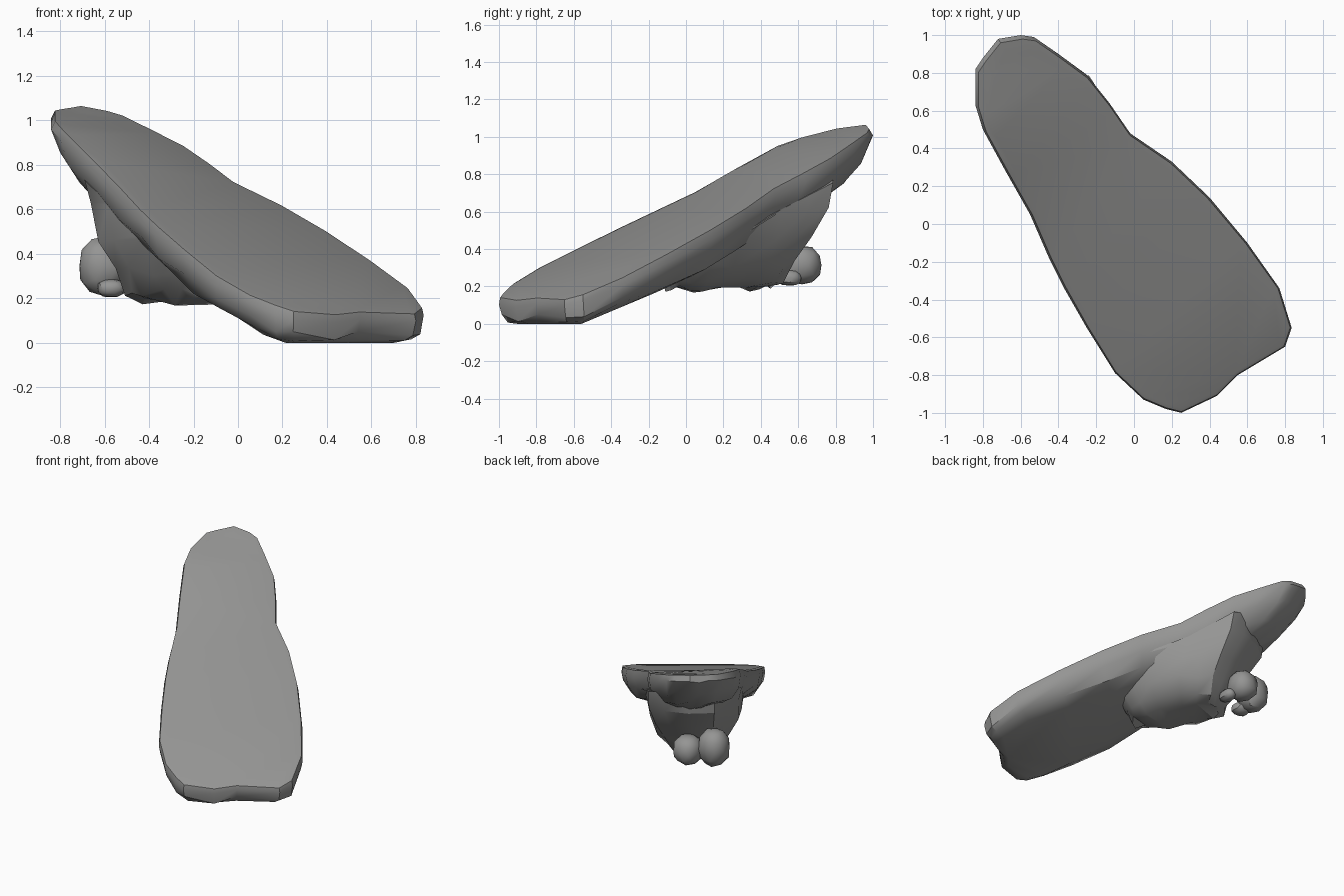
import bpy, bmesh, math, random
from mathutils import Vector

if "Cube" in bpy.data.objects:
    bpy.data.objects.remove(bpy.data.objects["Cube"])

random.seed(4)
ACROSS = Vector((0.837, 0.547))    # horizontal direction over the slab's width
ALONG = Vector((-0.547, 0.837))    # horizontal direction uphill

stone = bpy.data.materials.new("grey stone")
stone.diffuse_color = (0.30, 0.30, 0.295, 1)
stone.use_nodes = True
stone.node_tree.nodes["Principled BSDF"].inputs["Base Color"].default_value = stone.diffuse_color


def plane_z(p):
    """Height of the tilted top face, with a slight swell at the upper left."""
    t, s = p.dot(ACROSS), p.dot(ALONG)
    swell = 0.035 * math.exp(-((s - 0.8) / 0.3) ** 2 - ((t + 0.4) / 0.2) ** 2)
    return 0.558 + 0.43 * s - 0.012 * t + swell


def finish(bm, name, angle):
    bmesh.ops.triangulate(bm, faces=[f for f in bm.faces if len(f.verts) > 4])
    bmesh.ops.recalc_face_normals(bm, faces=bm.faces[:])
    me = bpy.data.meshes.new(name)
    bm.to_mesh(me)
    bm.free()
    ob = bpy.data.objects.new(name, me)
    bpy.context.collection.objects.link(ob)
    me.materials.append(stone)
    bpy.ops.object.select_all(action='DESELECT')
    ob.select_set(True)
    bpy.context.view_layer.objects.active = ob
    bpy.ops.object.shade_smooth_by_angle(angle=math.radians(angle))
    return ob


def loft(rings, name, angle):
    """Skin a stack of closed rings and cap both ends."""
    bm = bmesh.new()
    loops = [[bm.verts.new(p) for p in r] for r in rings]
    n = len(loops[0])
    for a, b in zip(loops, loops[1:]):
        for i in range(n):
            j = (i + 1) % n
            bm.faces.new((a[i], a[j], b[j], b[i]))
    bm.faces.new(loops[0])
    bm.faces.new(loops[-1])
    return finish(bm, name, angle)


# Tilted slab: outline seen from above, stepped inward toward the underside
outline = [(-0.60, 1.0), (-0.53, 0.99), (-0.40, 0.90), (-0.25, 0.79), (-0.13, 0.64),
           (-0.02, 0.48), (0.20, 0.33), (0.40, 0.14), (0.60, -0.10), (0.77, -0.34),
           (0.835, -0.55), (0.80, -0.65), (0.55, -0.80), (0.44, -0.91), (0.25, -1.0),
           (0.17, -0.98), (0.05, -0.93), (-0.10, -0.79), (-0.25, -0.55), (-0.37, -0.34),
           (-0.45, -0.18), (-0.55, 0.05), (-0.68, 0.28), (-0.80, 0.50), (-0.84, 0.63),
           (-0.84, 0.82), (-0.80, 0.88), (-0.76, 0.93), (-0.72, 0.98)]
slab_rings = []
# (width scale, length scale, depth below the top face, roughness)
for kw, kl, depth, rough in [(0.90, 0.92, 0, 0), (0.975, 0.98, 0.006, 0), (1, 1, 0.055, 0.008),
                             (0.96, 0.945, 0.145, 0.018), (0.82, 0.85, 0.22, 0.018),
                             (0.52, 0.72, 0.265, 0.008)]:
    ring = []
    for p in outline:
        p = Vector(p)
        t, s = p.dot(ACROSS), p.dot(ALONG)
        kl_here, kw_here, deep = kl, kw, depth
        if s < 0:                      # the low end is fuller, but thinner
            f = min(1, -s * 1.5)
            kl_here = 1 - (1 - kl) * 0.25
            kw_here = kw + (1 - kw) * 0.45 * f
            deep = depth * (1 - 0.25 * f)
        q = ACROSS * ((t + 0.04) * kw_here - 0.04) + ALONG * (s * kl_here)
        z = plane_z(q) - deep + random.uniform(-rough, rough)
        ring.append((q.x, q.y, max(z, random.uniform(0, 0.012))))
    slab_rings.append(ring)
slab_rings[-1] = [(x, y, 0 if z < 0.03 else z) for x, y, z in slab_rings[-1]]
loft(slab_rings, "tilted_slab", 33)

# Boulder wedged under the high end, narrowing to a keel
N = 18
boulder_rings = []
# (uphill centre, half length, width centre, half width, height; None = inside the slab)
for sc, hl, tc, hw, z in [(0.31, 0.56, -0.04, 0.39, None), (0.32, 0.53, -0.045, 0.37, 0.62),
                          (0.30, 0.45, -0.06, 0.33, 0.46), (0.28, 0.39, -0.07, 0.27, 0.32),
                          (0.275, 0.35, -0.08, 0.20, 0.225), (0.275, 0.31, -0.09, 0.12, 0.185)]:
    ring = []
    for i in range(N):
        a = 2 * math.pi * i / N
        c, d = math.cos(a), math.sin(a)
        k = 1 + random.uniform(-0.05, 0.05)
        s = sc + hl * k * math.copysign(abs(c) ** 0.75, c)
        t = tc + hw * k * math.copysign(abs(d) ** 0.75, d)
        # stay under the slab where its waist narrows
        waist = 0.345 - 0.115 * max(0, min(1, (s - 0.05) / 0.4))
        t = max(-0.40, min(t, waist))
        q = ACROSS * t + ALONG * s
        top = plane_z(q) - 0.14
        h = top if z is None else min(top - 0.01, z + random.uniform(-0.02, 0.02))
        ring.append((q.x, q.y, h))
    boulder_rings.append(ring)
loft(boulder_rings, "support_boulder", 28)


# Small rounded stones at the back foot of the boulder
def pebble(name, loc, size):
    bm = bmesh.new()
    bmesh.ops.create_icosphere(bm, subdivisions=2, radius=1)
    for v in bm.verts:
        d = v.co.normalized()
        # push the sphere toward a soft block, then roughen
        m = max(abs(d.x), abs(d.y), abs(d.z))
        k = (1 / m) ** 0.3 * 0.92 * random.uniform(0.96, 1.03)
        v.co = Vector((d.x * size[0], d.y * size[1], d.z * size[2])) * k + Vector(loc)
    finish(bm, name, 35)


pebble("large_stone", (-0.61, 0.54, 0.345), (0.115, 0.115, 0.145))
pebble("round_stone", (-0.455, 0.62, 0.315), (0.105, 0.115, 0.115))
pebble("front_pebble", (-0.57, 0.46, 0.245), (0.07, 0.06, 0.045))
pebble("side_pebble", (-0.38, 0.55, 0.245), (0.05, 0.075, 0.045))
